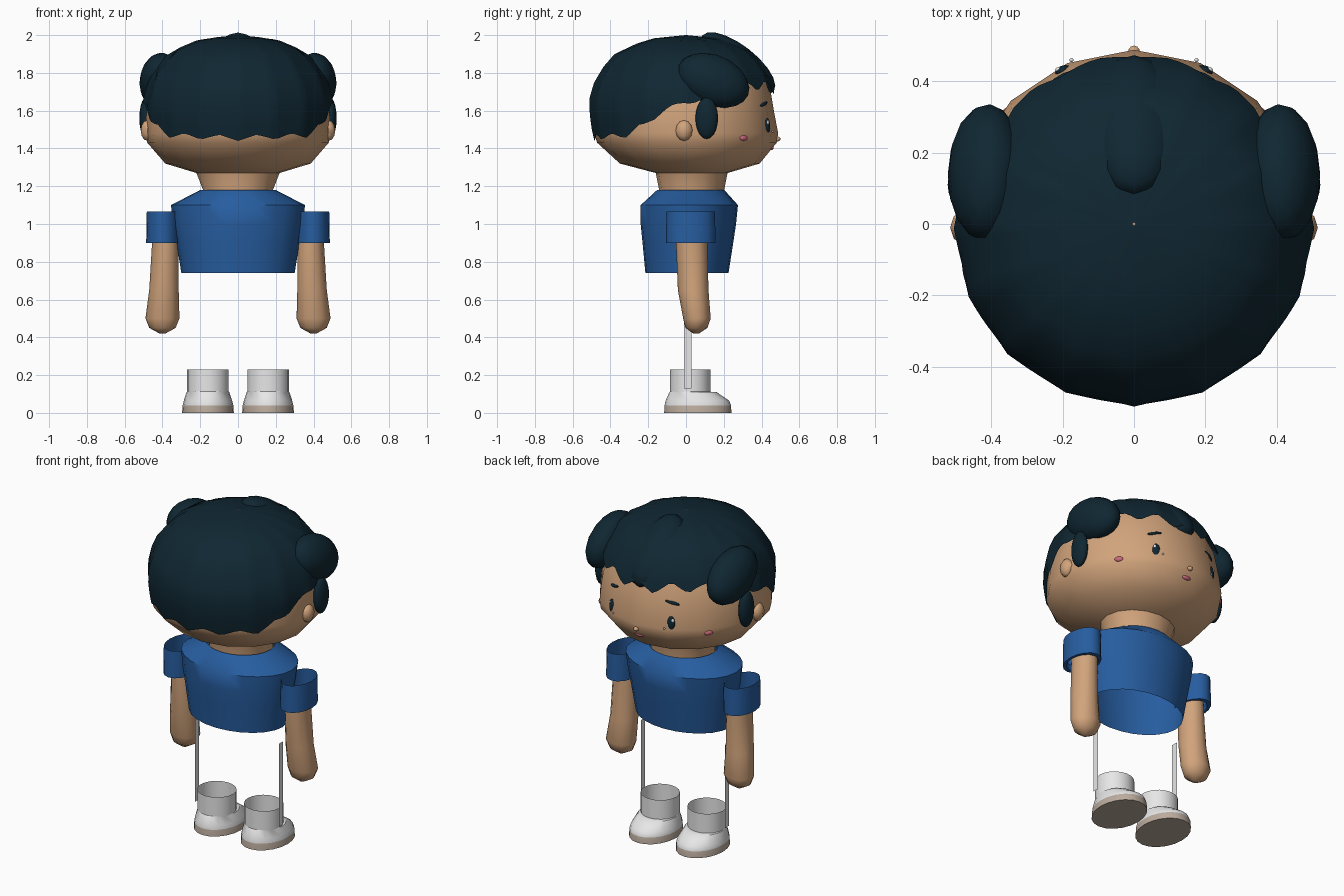
import bpy
import bmesh
from math import sin, cos, pi, radians, atan2, sqrt
from mathutils import Matrix, Euler

cube = bpy.data.objects.get("Cube")
if cube:
    bpy.data.objects.remove(cube)


def material(name, r, g, b):
    m = bpy.data.materials.new(name)
    m.use_nodes = True
    m.diffuse_color = (r, g, b, 1)
    bsdf = next(n for n in m.node_tree.nodes if n.type == 'BSDF_PRINCIPLED')
    bsdf.inputs["Base Color"].default_value = (r, g, b, 1)
    bsdf.inputs["Roughness"].default_value = 0.8
    return m


SKIN = material("skin tan", 0.64, 0.37, 0.20)
HAIR = material("hair dark teal", 0.005, 0.02, 0.032)
BLUE = material("shirt blue", 0.02, 0.11, 0.35)
WHITE = material("shoe white", 0.8, 0.8, 0.8)
SOLE = material("sole taupe", 0.5, 0.41, 0.34)
PINK = material("blush pink", 0.6, 0.14, 0.2)


def finish(name, bm, mats, angle=50):
    mesh = bpy.data.meshes.new(name)
    bmesh.ops.recalc_face_normals(bm, faces=bm.faces)
    bm.to_mesh(mesh)
    bm.free()
    for m in mats:
        mesh.materials.append(m)
    ob = bpy.data.objects.new(name, mesh)
    bpy.context.collection.objects.link(ob)
    bpy.ops.object.select_all(action='DESELECT')
    ob.select_set(True)
    bpy.context.view_layer.objects.active = ob
    bpy.ops.object.shade_smooth_by_angle(angle=radians(angle))
    return ob


def skin_rings(bm, rings):
    """Join equal-length loops of points with quads."""
    loops = [[bm.verts.new(p) for p in ring] for ring in rings]
    n = len(loops[0])
    for a, b in zip(loops, loops[1:]):
        for i in range(n):
            j = (i + 1) % n
            bm.faces.new((a[i], a[j], b[j], b[i]))
    return loops


def loft(name, sections, mats, seg=16, caps=(False, False), angle=50, rule=None):
    """Elliptical sections given as (cx, cy, z, rx, ry)."""
    bm = bmesh.new()
    loops = skin_rings(bm, [
        [(cx + rx * sin(2 * pi * i / seg), cy + ry * cos(2 * pi * i / seg), z) for i in range(seg)]
        for cx, cy, z, rx, ry in sections])
    if caps[0]:
        bm.faces.new(loops[0])
    if caps[1]:
        bm.faces.new(loops[-1])
    if rule:
        for f in bm.faces:
            f.material_index = rule(f.calc_center_median())
    return finish(name, bm, mats, angle)


def blob(name, centre, size, mat, rot=(0, 0, 0), seg=16):
    bm = bmesh.new()
    bmesh.ops.create_uvsphere(bm, u_segments=seg, v_segments=seg // 2 + 2, radius=1)
    turn = Euler([radians(a) for a in rot]).to_matrix().to_4x4()
    bm.transform(Matrix.Translation(centre) @ turn @ Matrix.Diagonal((*size, 1)))
    return finish(name, bm, [mat])


def interp(table, t):
    for (a, u), (b, v) in zip(table, table[1:]):
        if t <= b:
            return u + (v - u) * max(0, t - a) / (b - a)
    return table[-1][1]


# Head with neck
head = [(0, .03, 1.10, .185, .172), (0, .03, 1.18, .185, .172), (0, .03, 1.27, .22, .19),
        (0, .02, 1.32, .385, .37), (0, .005, 1.43, .48, .475), (0, 0, 1.48, .488, .488),
        (0, -.01, 1.60, .485, .475), (0, -.015, 1.75, .455, .455), (0, -.01, 1.87, .37, .37),
        (0, 0, 1.94, .22, .22), (0, 0, 1.96, .05, .05)]
loft("head", head, [SKIN], caps=(False, True))

# Hair cap: a faceted shell whose lower edge follows a jagged hairline
HAIRLINE = [(0, 1.71), (40, 1.74), (65, 1.69), (90, 1.64), (103, 1.6), (115, 1.53),
            (130, 1.47), (180, 1.455)]
RADIUS = [(1.43, .483), (1.5, .495), (1.64, .505), (1.72, .488), (1.8, .455),
          (1.91, .365), (1.98, .2), (2.0, .004)]
CENTRE = [(1.43, 0), (1.64, -.012), (1.8, -.01), (2.0, 0)]


def hair_point(k, t, count=96):
    deg = 360 * k / count
    side = min(deg, 360 - deg)
    tooth = abs((k * 5 / 8) % 4 - 2) / 2 - .5
    low = interp(HAIRLINE, side) + tooth * (.07 if side < 75 else .03)
    z = low + (2.0 - low) * t
    off = radians(deg % 22.5 - 11.25)
    r = interp(RADIUS, z) * cos(pi / 16) / cos(off)
    return (r * sin(radians(deg)), interp(CENTRE, z) + r * cos(radians(deg)), z)


bm = bmesh.new()
levels = [0, .12, .25, .4, .55, .7, .82, .92, .97, 1]
skin_rings(bm, [[hair_point(k, t) for k in range(96)] for t in levels])
finish("hair_cap", bm, [HAIR])

blob("front_bang", (0, .275, 1.85), (.13, .24, .095), HAIR, (-38, 0, 0))


def on_face(x, z):
    """Depth of the faceted face at x, z."""
    r = interp([(s[2], s[4]) for s in head], z) * .985
    return sqrt(r * r - x * x) + interp([(s[2], s[1]) for s in head], z)


def feature(name, x, z, size, mat, tilt=0, out=0.0):
    y = on_face(x, z)
    blob(name, (x, y + out, z), size, mat, (0, tilt, -atan2(x, y) * 180 / pi), 10)


blob("nose", (0, .485, 1.45), (.016, .015, .013), SKIN, seg=10)
feature("mouth", 0, 1.405, (.03, .012, .013), PINK)

for s, side in ((1, "left"), (-1, "right")):
    # Hair tufts, ears and face details
    blob(side + "_hair_puff", (s * .415, .145, 1.76), (.105, .2, .135), HAIR, (-24, s * -12, s * 6))
    blob(side + "_sideburn", (s * .487, .11, 1.56), (.035, .06, .11), HAIR)
    blob(side + "_ear", (s * .48, -.01, 1.495), (.035, .045, .055), SKIN, seg=8)
    feature(side + "_eye", s * .2, 1.515, (.023, .014, .045), HAIR)
    feature(side + "_eye_glint", s * .213, 1.537, (.009, .006, .011), WHITE, out=.014)
    feature(side + "_eye_spark", s * .175, 1.49, (.006, .006, .006), WHITE, out=.014)
    feature(side + "_brow", s * .195, 1.635, (.045, .014, .01), HAIR, s * 14)
    feature(side + "_cheek", s * .365, 1.455, (.027, .012, .015), PINK)

    # Arm with rounded hand, and an open sleeve
    loft(side + "_arm", [(s * .39, .03, .95, .07, .083), (s * .385, .03, .9, .07, .083),
                         (s * .392, .038, .65, .078, .081), (s * .4, .058, .5, .09, .073),
                         (s * .4, .055, .45, .07, .058), (s * .4, .053, .42, .015, .015)],
         [SKIN], 12, (True, True))
    loft(side + "_sleeve", [(s * .398, .025, 1.065, .085, .128), (s * .398, .025, .98, .087, .13),
                            (s * .398, .025, .9, .088, .13), (s * .395, .025, .9, .076, .105),
                            (s * .395, .025, .93, .074, .1)], [BLUE], 16)

    # Thin upright leg strip
    bm = bmesh.new()
    strip = [(-.01, .13), (.03, .13), (.03, .64), (-.01, .64)]
    bm.faces.new([bm.verts.new((s * .286, y, z)) for y, z in strip])
    finish(side + "_leg_strip", bm, [WHITE])

    # Shoe with sole and open ankle cuff
    x = s * .159
    loft(side + "_shoe", [(x, .0625, 0, .137, .178), (x, .0625, .04, .134, .176),
                          (x, .06, .065, .128, .168), (x, .037, .11, .113, .125),
                          (x, .0225, .112, .11, .108)],
         [WHITE, SOLE], 20, (True, False), 35, lambda c: 1 if c.z < .03 else 0)
    loft(side + "_ankle_cuff", [(x, .0225, .11, .11, .108), (x, .0225, .23, .11, .108)], [WHITE], 20)

# Shirt body, open at the bottom
loft("shirt", [(0, .005, .74, .3, .22), (0, .01, .9, .325, .24), (0, .0125, 1.0, .343, .2525),
               (0, .0175, 1.1, .355, .2575), (0, .025, 1.18, .2, .178)], [BLUE], 24)
